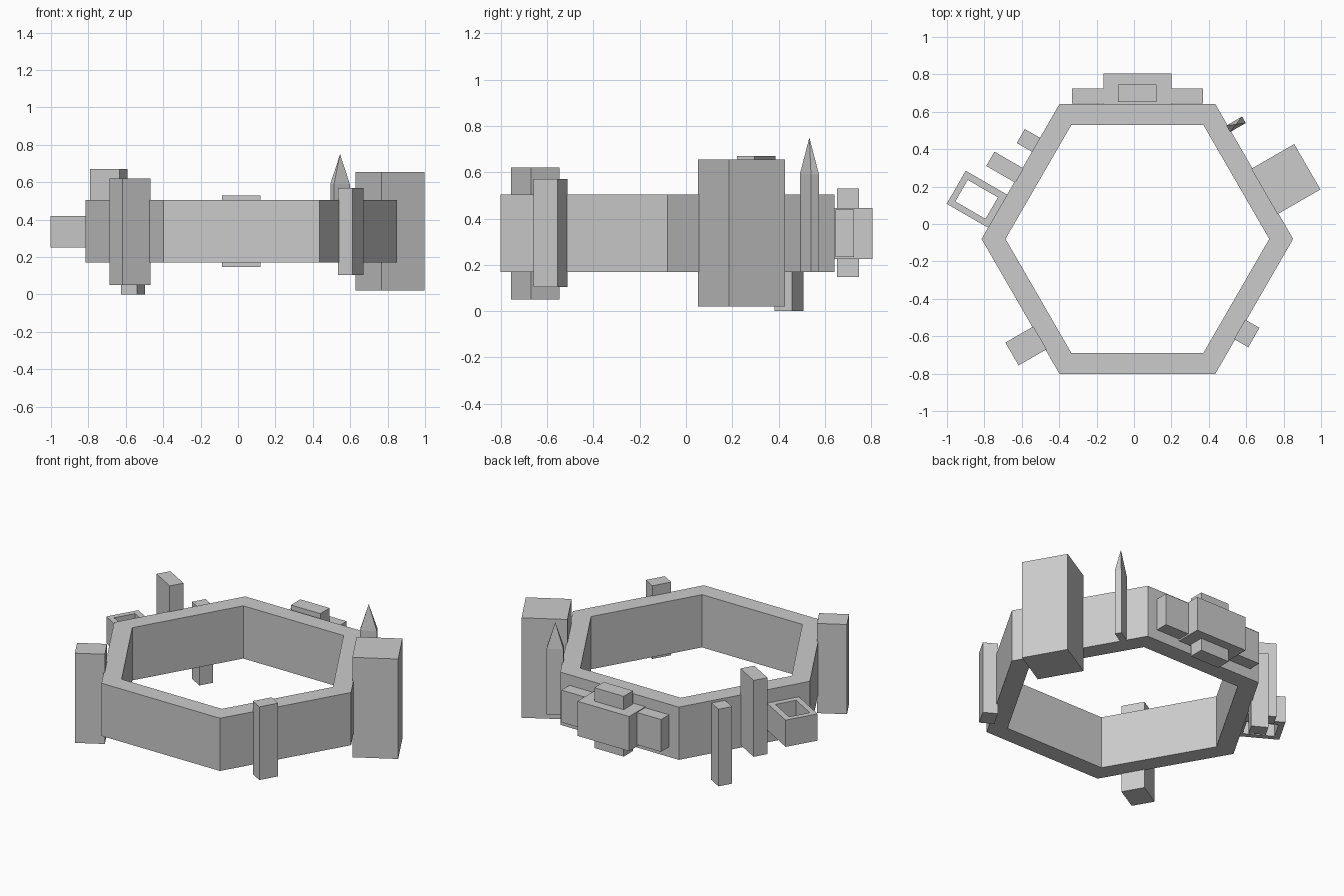
import bpy, bmesh, math

if "Cube" in bpy.data.objects:
    bpy.data.objects.remove(bpy.data.objects["Cube"])

CX, CY = 0.018, -0.08          # centre of the hexagon
RIM = 0.715                    # where attached parts meet the ring

grey = bpy.data.materials.new("plain_grey")
grey.diffuse_color = (0.6, 0.6, 0.6, 1)
grey.use_nodes = True
grey.node_tree.nodes["Principled BSDF"].inputs["Base Color"].default_value = grey.diffuse_color


def make(name, bm):
    bmesh.ops.recalc_face_normals(bm, faces=bm.faces)
    me = bpy.data.meshes.new(name)
    bm.to_mesh(me)
    bm.free()
    me.materials.append(grey)
    ob = bpy.data.objects.new(name, me)
    bpy.context.collection.objects.link(ob)
    return ob


def place(angle, n, t):
    """Outward distance n and sideways offset t on the ring side facing angle."""
    a = math.radians(angle)
    return (CX + n * math.cos(a) - t * math.sin(a),
            CY + n * math.sin(a) + t * math.cos(a))


def rect(angle, n0, n1, t0, t1):
    return [place(angle, n, t) for n, t in ((n0, t0), (n1, t0), (n1, t1), (n0, t1))]


def loop(bm, pts, z):
    return [bm.verts.new((x, y, z)) for x, y in pts]


def walls(bm, a, b):
    for i in range(len(a)):
        j = (i + 1) % len(a)
        bm.faces.new((a[i], a[j], b[j], b[i]))


def prism(name, pts, z0, z1, tip=None):
    bm = bmesh.new()
    lo, hi = loop(bm, pts, z0), loop(bm, pts, z1)
    bm.faces.new(lo)
    walls(bm, lo, hi)
    if tip is None:
        bm.faces.new(hi)
    else:
        k = len(pts)
        top = bm.verts.new((sum(p[0] for p in pts) / k, sum(p[1] for p in pts) / k, tip))
        for i in range(k):
            bm.faces.new((hi[i], hi[(i + 1) % k], top))
    return make(name, bm)


def hollow(name, outer, inner, z0, z1):
    bm = bmesh.new()
    loops = [loop(bm, outer, z0), loop(bm, outer, z1),
             loop(bm, inner, z1), loop(bm, inner, z0)]
    for i in range(4):
        walls(bm, loops[i], loops[(i + 1) % 4])
    return make(name, bm)


# Hexagonal ring
hexagon = lambda r: [place(60 * i, r, 0) for i in range(6)]
hollow("hexagon_ring", hexagon(0.833), hexagon(0.705), 0.17, 0.505)

# Open square bracket on the left
hollow("square_bracket", rect(150, RIM, 0.977, 0.143, 0.347),
       rect(150, 0.757, 0.943, 0.18, 0.313), 0.25, 0.42)

# Blocks on the sides: name, facing, depth range, sideways range, height range
blocks = [
    ("large_block", 30, RIM, 0.98, -0.26, 0.02, 0.02, 0.655),
    ("right_front_post", 330, RIM, 0.803, -0.205, -0.085, 0.105, 0.57),
    ("left_front_post", 210, RIM, 0.888, 0.127, 0.268, 0.05, 0.62),
    ("left_tall_post", 150, RIM, 0.895, -0.022, 0.066, 0.185, 0.67),
    ("left_low_post", 150, RIM, 0.815, -0.208, -0.122, 0.0, 0.49),
    # Back cluster
    ("back_main_block", 90, 0.72, 0.885, -0.182, 0.182, 0.225, 0.445),
    ("back_wing_block", 90, 0.725, 0.805, -0.35, 0.35, 0.235, 0.44),
    ("back_upright_block", 90, 0.733, 0.827, -0.103, 0.103, 0.147, 0.53),
]
for name, ang, n0, n1, t0, t1, z0, z1 in blocks:
    prism(name, rect(ang, n0, n1, t0, t1), z0, z1)

# Pointed stake
prism("pointed_stake", rect(30, RIM, 0.812, 0.247, 0.287), 0.17, 0.59, tip=0.75)
